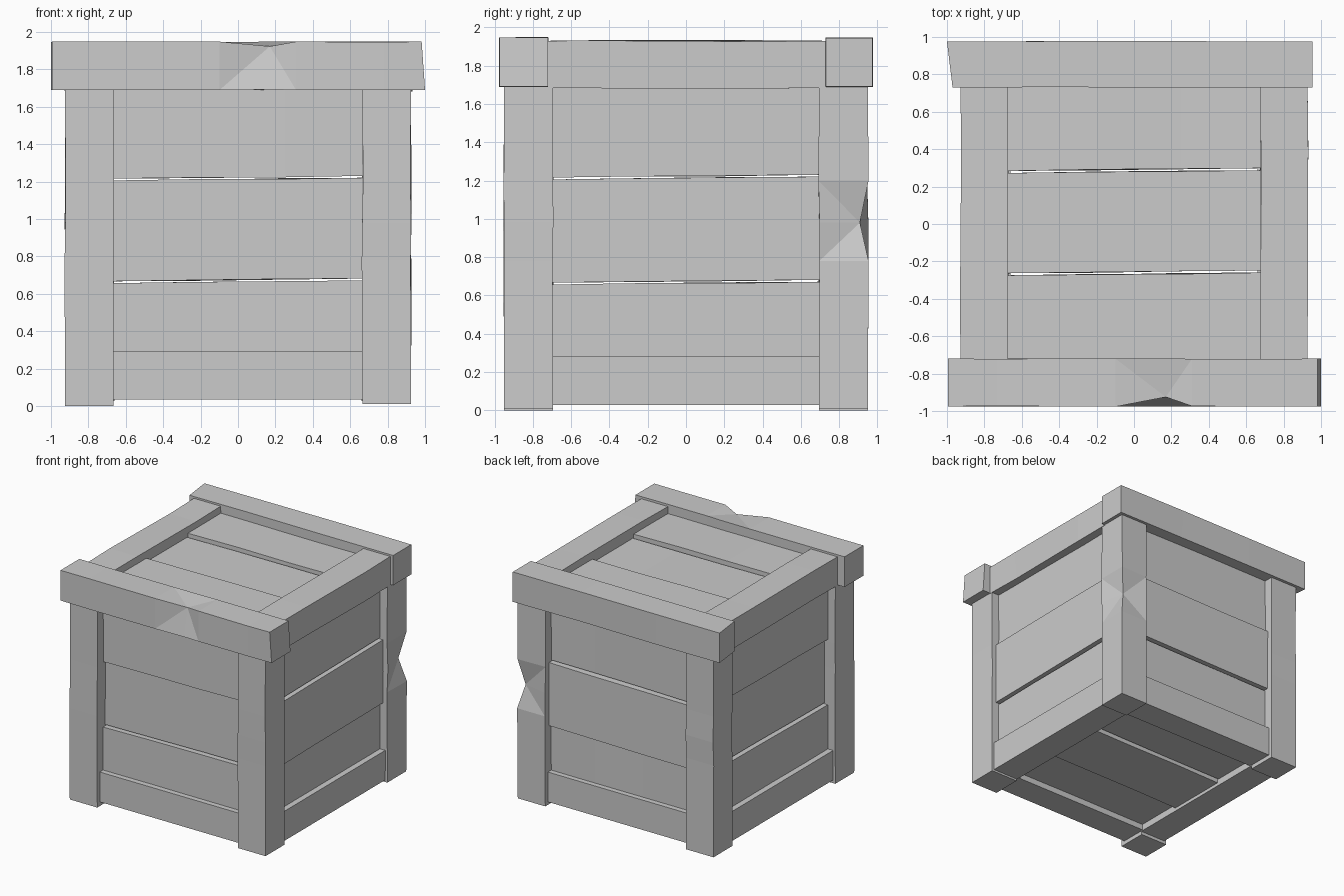
import bpy, bmesh, random
from mathutils import Vector

if "Cube" in bpy.data.objects:
    bpy.data.objects.remove(bpy.data.objects["Cube"])

random.seed(4)


def beam(name, lo, hi, axis, cuts=(), jitter=0.003, skew=None, chip=None):
    """Box running along an axis, with cross cuts, slight wobble, skew and one chipped edge point."""
    lo, hi = Vector(lo), Vector(hi)
    a, b = [i for i in range(3) if i != axis]
    stations = [lo[axis], *cuts, hi[axis]]
    bm = bmesh.new()
    rings = []
    for i, s in enumerate(stations):
        ring = []
        for u, v in ((0, 0), (1, 0), (1, 1), (0, 1)):
            p = Vector((0, 0, 0))
            p[axis] = s
            p[a] = (lo, hi)[u][a]
            p[b] = (lo, hi)[v][b]
            if 0 < i < len(stations) - 1:
                p[a] += random.uniform(-jitter, jitter)
                p[b] += random.uniform(-jitter, jitter)
            if skew:                      # lift the far end sideways
                p[skew[0]] += skew[1] * ((s - lo[axis]) / (hi[axis] - lo[axis]) - 0.5)
            if chip and i == chip[0] and (u, v) == chip[1]:
                p += Vector(chip[2])
            ring.append(bm.verts.new(p))
        rings.append(ring)
    for r, q in zip(rings, rings[1:]):
        for k in range(4):
            bm.faces.new((r[k], r[(k + 1) % 4], q[(k + 1) % 4], q[k]))
    bm.faces.new(rings[0])
    bm.faces.new(rings[-1])
    if chip:
        c = rings[chip[0]][[(0, 0), (1, 0), (1, 1), (0, 1)].index(chip[1])]
        for f in list(c.link_faces):      # split creased faces across from the chip
            other = [v for v in f.verts if v is not c
                     and not any(c in e.verts for e in v.link_edges)]
            if other:
                bmesh.utils.face_split(f, c, other[0])
    bmesh.ops.recalc_face_normals(bm, faces=bm.faces)
    me = bpy.data.meshes.new(name)
    bm.to_mesh(me)
    bm.free()
    ob = bpy.data.objects.new(name, me)
    bpy.context.collection.objects.link(ob)
    return ob


def nudge(ob, test, offset):
    for v in ob.data.vertices:
        if test(v.co):
            v.co += Vector(offset)


# Corner posts, the back right one chipped on its outer edge
for sx, xn in ((-1, "left"), (1, "right")):
    for sy, yn in ((-1, "front"), (1, "back")):
        xs = sorted((sx * 0.665, sx * 0.925))
        ys = sorted((sy * 0.695, sy * 0.95))
        chip = (2, (1, 1), (-0.045, -0.045, 0)) if sx > 0 and sy > 0 else None
        beam(f"{yn}_{xn}_post", (xs[0], ys[0], 0 if sx < 0 else 0.01),
             (xs[1], ys[1], 1.7), 2, (0.78, 0.98, 1.2), 0.004, None, chip)

# Top beams across the front (chipped) and the back
front = beam("front_top_beam", (-0.995, -0.975, 1.69), (1.0, -0.72, 1.948), 0,
             (-0.73, -0.1, 0.17, 0.31, 0.78), 0.002, None, (3, (0, 1), (0, 0.048, -0.025)))
nudge(front, lambda c: c.x > 0.95 and c.z > 1.9, (-0.018, 0, 0))
back = beam("back_top_beam", (-0.97, 0.73, 1.69), (0.955, 0.975, 1.945), 0, (-0.4, 0.3), 0.003)
nudge(back, lambda c: c.x < -0.9 and c.y > 0.9, (-0.03, 0, 0))

# Side rails on top, and the bottom rails all round
for s, n in ((-1, "left"), (1, "right")):
    xs = sorted((s * 0.675, s * 0.928))
    beam(f"{n}_top_rail", (xs[0], -0.725, 1.685), (xs[1], 0.735, 1.93), 1, (-0.4, 0.4), 0.005)
    xs = sorted((s * 0.66, s * 0.905))
    beam(f"{n}_bottom_rail", (xs[0], -0.70, 0.027), (xs[1], 0.70, 0.28), 1)
for s, n in ((-1, "front"), (1, "back")):
    ys = sorted((s * 0.68, s * 0.915))
    beam(f"{n}_bottom_rail", (-0.67, ys[0], 0.035), (0.67, ys[1], 0.29), 0)

# Wall planks: the middle one sits deeper on front and left, prouder on back and right
T = 0.08
rows = (("lower", 0.1, 0.664), ("middle", 0.674, 1.213), ("upper", 1.223, 1.75))
for row, z0, z1 in rows:
    mid = row == "middle"
    for s, n in ((-1, "front"), (1, "back")):
        d = 0.87 + (0.0 if not mid else 0.03 * s)
        ys = sorted((s * d, s * (d - T)))
        beam(f"{n}_{row}_plank", (-0.68, ys[0], z0), (0.68, ys[1], z1), 0,
             (-0.2, 0.25), 0.003, (2, 0.015))
    for s, n in ((-1, "left"), (1, "right")):
        d = 0.855 + (0.0 if not mid else 0.03 * s)
        xs = sorted((s * d, s * (d - T)))
        beam(f"{n}_{row}_plank", (xs[0], -0.71, z0), (xs[1], 0.71, z1), 1,
             (-0.25, 0.2), 0.003, (2, 0.015))

# Lid and floor planks run left to right
for row, y0, y1 in (("front", -0.84, -0.267), ("middle", -0.256, 0.28), ("back", 0.291, 0.84)):
    drop = 0.03 if row == "middle" else 0
    beam(f"lid_{row}_plank", (-0.69, y0, 1.79 - drop), (0.69, y1, 1.87 - drop), 0,
         (-0.2, 0.25), 0.003, (1, 0.015))
    beam(f"floor_{row}_plank", (-0.69, y0, 0.085 - drop), (0.69, y1, 0.165 - drop), 0,
         (-0.2, 0.25), 0.003, (1, 0.015))
